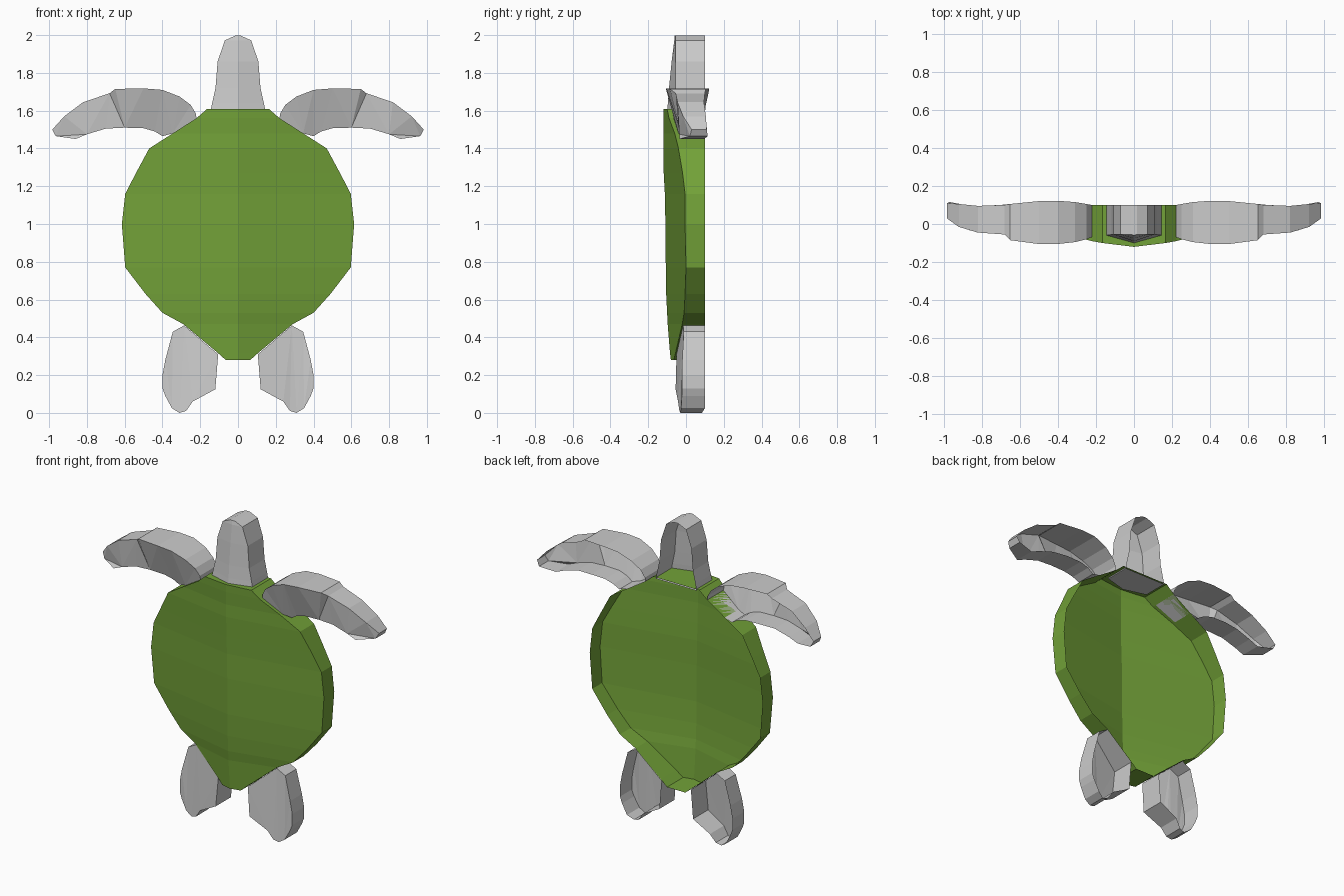
import bpy
import bmesh

BACK = 0.10


def material(name, color):
    mat = bpy.data.materials.new(name)
    mat.diffuse_color = color
    return mat


def finish(bm, name, mat=None):
    """Turn a right-hand half into a mirrored object."""
    bmesh.ops.recalc_face_normals(bm, faces=bm.faces)
    mesh = bpy.data.meshes.new(name)
    bm.to_mesh(mesh)
    bm.free()
    obj = bpy.data.objects.new(name, mesh)
    bpy.context.collection.objects.link(obj)
    mod = obj.modifiers.new("mirror", 'MIRROR')
    mod.use_clip = True
    if mat:
        mesh.materials.append(mat)
    return obj


def ridged_body(name, rows, mat=None):
    """Open-backed half: rows of (z, half width, ridge y, edge y)."""
    bm = bmesh.new()
    loops = [[bm.verts.new(p) for p in ((0, ym, z), (w, ye, z), (w, BACK, z))]
             for z, w, ym, ye in rows]
    for a, b in zip(loops, loops[1:]):
        for i in range(2):
            bm.faces.new((a[i], a[i + 1], b[i + 1], b[i]))
    for loop, row in ((loops[0], rows[0]), (loops[-1], rows[-1])):
        bm.faces.new(loop + [bm.verts.new((0, BACK, row[0]))])
    return finish(bm, name, mat)


def flipper(name, outline):
    """Open-backed blade: outline of (x, z, front y, back y)."""
    bm = bmesh.new()
    front = [bm.verts.new((x, yf, z)) for x, z, yf, yb in outline]
    back = [bm.verts.new((x, yb, z)) for x, z, yf, yb in outline]
    n = len(outline)
    for i in range(n):
        j = (i + 1) % n
        bm.faces.new((front[i], front[j], back[j], back[i]))
    cap = bm.faces.new(front)
    bmesh.ops.triangulate(bm, faces=[cap])
    return finish(bm, name)


# Shell: ridged front sheet with side walls, hollow behind
green = material("shell_green", (0.17, 0.36, 0.04, 1))
ridged_body("shell", [
    (0.28, 0.065, -0.08, -0.065),
    (0.32, 0.11, -0.085, -0.055),
    (0.47, 0.29, -0.097, -0.02),
    (0.53, 0.40, -0.10, -0.01),
    (0.63, 0.49, -0.105, -0.005),
    (0.77, 0.597, -0.107, 0.0),
    (1.00, 0.615, -0.109, -0.005),
    (1.16, 0.597, -0.112, -0.005),
    (1.27, 0.54, -0.118, -0.018),
    (1.40, 0.47, -0.12, -0.04),
    (1.48, 0.345, -0.12, -0.06),
    (1.56, 0.22, -0.12, -0.09),
    (1.608, 0.165, -0.12, -0.10)], green)

# Head and neck
ridged_body("head", [
    (1.60, 0.145, -0.10, -0.06),
    (1.64, 0.137, -0.096, -0.058),
    (1.72, 0.119, -0.09, -0.056),
    (1.86, 0.108, -0.076, -0.055),
    (1.972, 0.07, -0.062, -0.055),
    (1.997, 0.015, -0.06, -0.055)])

# Front flippers
flipper("front_flippers", [
    (0.22, 1.56, -0.065, 0.10), (0.223, 1.585, -0.07, 0.10),
    (0.25, 1.63, -0.08, 0.105), (0.31, 1.675, -0.095, 0.115),
    (0.40, 1.71, -0.105, 0.122), (0.50, 1.718, -0.105, 0.12),
    (0.65, 1.715, -0.085, 0.105), (0.68, 1.692, -0.055, 0.10),
    (0.82, 1.645, -0.045, 0.095), (0.92, 1.57, -0.015, 0.105),
    (0.983, 1.50, 0.03, 0.11), (0.965, 1.465, 0.02, 0.115),
    (0.86, 1.45, -0.035, 0.095), (0.80, 1.475, -0.035, 0.095),
    (0.70, 1.505, -0.035, 0.10), (0.60, 1.51, -0.035, 0.11),
    (0.50, 1.507, -0.035, 0.11), (0.44, 1.49, -0.03, 0.11),
    (0.40, 1.465, -0.025, 0.105), (0.345, 1.48, -0.04, 0.10)])

# Hind flippers
flipper("hind_flippers", [
    (0.285, 0.463, -0.015, 0.10), (0.345, 0.43, -0.012, 0.10),
    (0.385, 0.28, -0.02, 0.10), (0.40, 0.20, -0.02, 0.10),
    (0.40, 0.13, -0.02, 0.10), (0.385, 0.09, -0.022, 0.10),
    (0.35, 0.025, -0.026, 0.10), (0.31, 0.0, -0.03, 0.085),
    (0.275, 0.01, -0.035, 0.09), (0.24, 0.06, -0.042, 0.10),
    (0.12, 0.125, -0.055, 0.10), (0.105, 0.31, -0.05, 0.10)])
